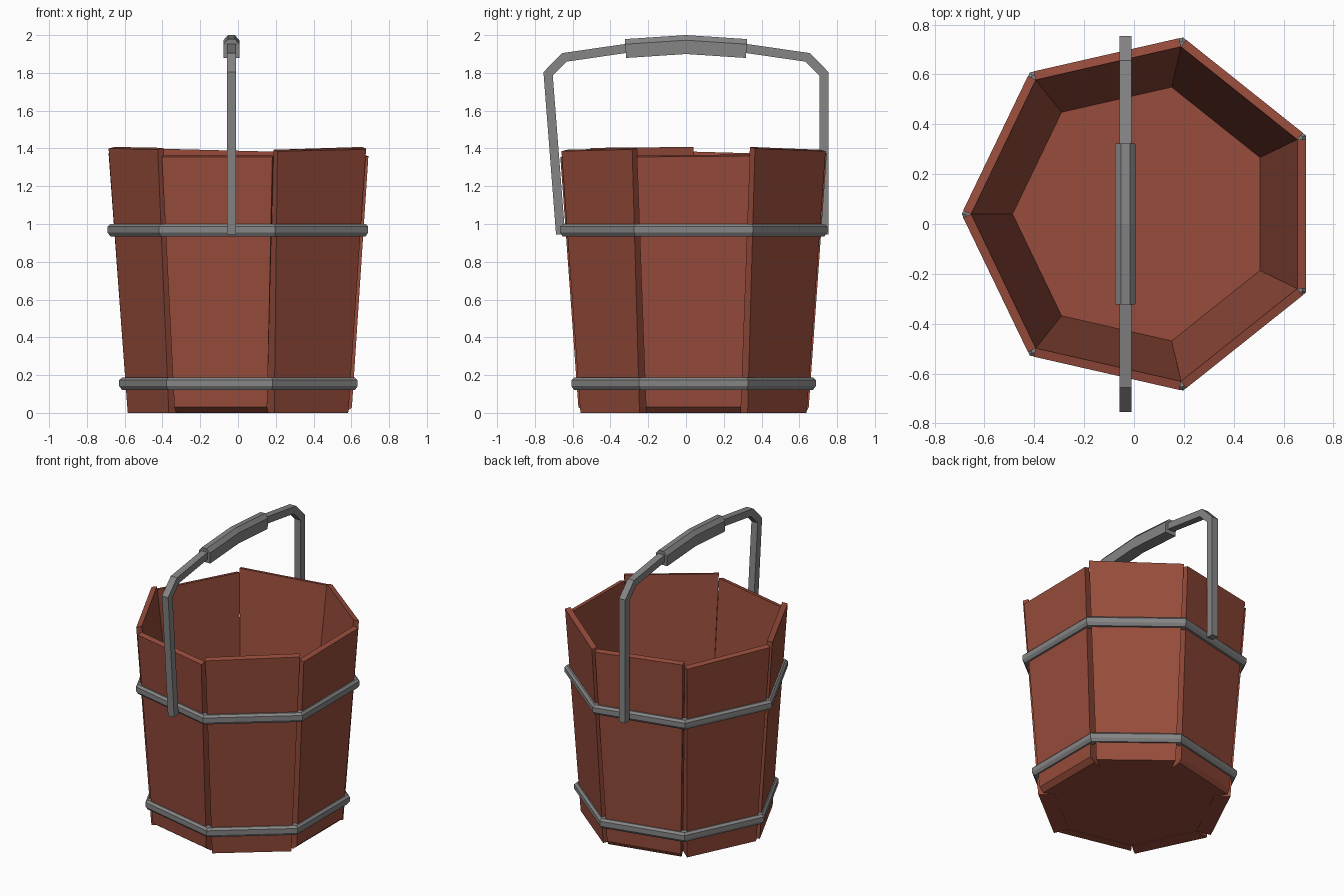
import bpy, bmesh, math
from mathutils import Vector

if "Cube" in bpy.data.objects:
    bpy.data.objects.remove(bpy.data.objects["Cube"])

SIDES = 7
STEP = 2 * math.pi / SIDES
TAN, COS = math.tan(STEP / 2), math.cos(STEP / 2)
CX, CY = 0.035, 0.04          # bucket axis
HX = -0.035                   # plane of the handle


def material(name, rgb):
    m = bpy.data.materials.new(name)
    m.diffuse_color = (*rgb, 1)
    m.use_nodes = True
    m.node_tree.nodes["Principled BSDF"].inputs["Base Color"].default_value = m.diffuse_color
    return m


wood = material("red brown wood", (0.31, 0.072, 0.044))
metal = material("grey iron", (0.235, 0.235, 0.235))


def loft(name, rings, mat, closed=False):
    """Skin a list of equal-length point rings; cap the ends unless closed."""
    bm = bmesh.new()
    vs = [[bm.verts.new(p) for p in r] for r in rings]
    n = len(vs[0])
    pairs = list(zip(vs, vs[1:])) + ([(vs[-1], vs[0])] if closed else [])
    for a, b in pairs:
        for i in range(n):
            j = (i + 1) % n
            bm.faces.new((a[i], a[j], b[j], b[i]))
    if not closed:
        bm.faces.new(vs[0])
        bm.faces.new(vs[-1])
    bmesh.ops.recalc_face_normals(bm, faces=bm.faces)
    me = bpy.data.meshes.new(name)
    bm.to_mesh(me)
    bm.free()
    me.materials.append(mat)
    ob = bpy.data.objects.new(name, me)
    bpy.context.collection.objects.link(ob)
    return ob


# Staves: (top at one edge, top at other edge, bottom chamfer)
staves = [(1.355, 1.36, 0.03), (1.40, 1.385, 0.0), (1.375, 1.39, 0.015),
          (1.36, 1.375, 0.0), (1.40, 1.395, 0.0), (1.355, 1.355, 0.04),
          (1.385, 1.395, 0.0)]
for k, (top_a, top_b, cham) in enumerate(staves):
    ang = k * STEP
    nrm = Vector((math.cos(ang), math.sin(ang), 0))
    tan = Vector((-math.sin(ang), math.cos(ang), 0))

    def section(a_in, a_out, w_out, za, zb, rise=0.0):
        w_in = a_in * TAN
        pts = [(a_in, -w_in, za + rise), (a_out, -w_out, za),
               (a_out, w_out, zb), (a_in, w_in, zb + rise)]
        return [Vector((CX, CY, z)) + nrm * a + tan * w for a, w, z in pts]

    loft(f"stave_{k + 1}", [
        section(0.465, 0.566 - cham, 0.25, 0, 0),
        section(0.468, 0.568, 0.252, 0.03, 0.03),
        section(0.62, 0.655, 0.30, top_a, top_b, 0.008)], wood)


def heptagon(r, z):
    return [(CX + r * math.cos((i + 0.5) * STEP),
             CY + r * math.sin((i + 0.5) * STEP), z) for i in range(SIDES)]


# Floor of the bucket
loft("floor", [heptagon(0.525, 0.002), heptagon(0.53, 0.05)], wood)

# Hoops
for name, r, z0, z1 in (("lower_hoop", 0.664, 0.122, 0.187),
                        ("upper_hoop", 0.726, 0.935, 1.0)):
    prof = [(r - 0.055, z0), (r - 0.015, z0), (r, z0 + 0.02),
            (r, z1 - 0.014), (r - 0.015, z1), (r - 0.055, z1)]
    loft(name, [heptagon(*p) for p in prof], metal, closed=True)


def sweep(name, path, profile):
    """Sweep an (x, out) profile along a (y, z) path with mitred corners."""
    pts = [Vector(p) for p in path]
    rings = []
    for i, p in enumerate(pts):
        d0 = (p - pts[i - 1]).normalized() if i else None
        d1 = (pts[i + 1] - p).normalized() if i < len(pts) - 1 else None
        d0, d1 = d0 or d1, d1 or d0
        d = (d0 + d1).normalized()
        out = Vector((-d.y, d.x)) / d.dot(d0)
        rings.append([(HX + x, p.x + out.x * o, p.y + out.y * o)
                      for x, o in profile])
    return loft(name, rings, metal)


# Handle bar
h = 0.024
sweep("handle", [(-0.664, 0.945), (-0.73, 1.795), (-0.645, 1.882),
                 (-0.3, 1.932), (0, 1.95), (0.3, 1.932), (0.645, 1.882),
                 (0.73, 1.795), (0.73, 0.945)],
      [(-h, -h), (h, -h), (h, h), (-h, h)])

# Hand grip, chamfered along the top
sweep("grip", [(-0.32, 1.927), (0, 1.948), (0.32, 1.927)],
      [(-0.042, -0.048), (0.042, -0.048), (0.042, 0.025),
       (0.018, 0.052), (-0.018, 0.052), (-0.042, 0.025)])
